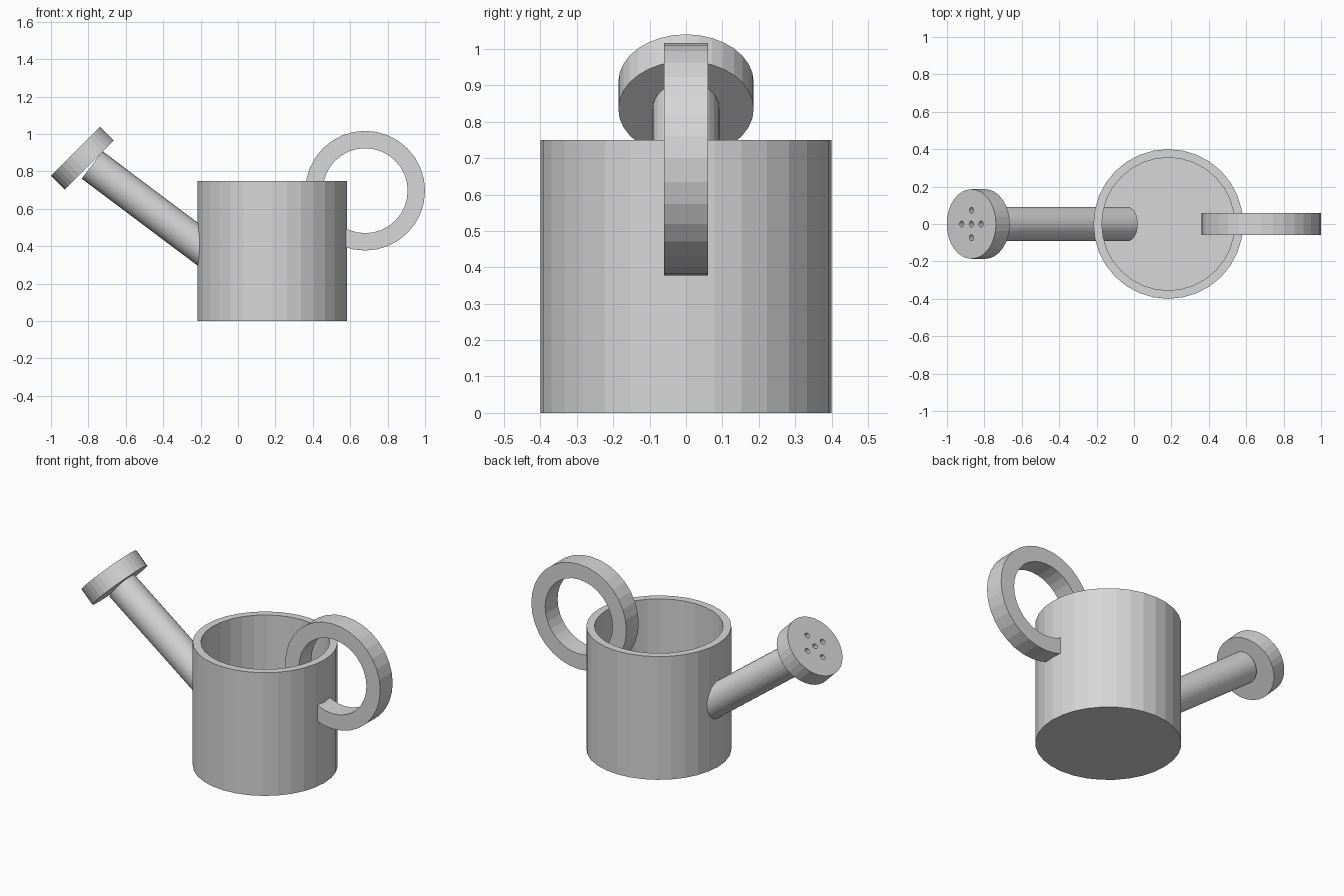
import bpy
import bmesh
from math import pi
from mathutils import Vector

default = bpy.data.objects.get("Cube")
if default:
    bpy.data.objects.remove(default, do_unlink=True)

GREY = (0.68, 0.68, 0.68, 1)
grey = bpy.data.materials.new("light grey")
grey.use_nodes = True
grey.diffuse_color = GREY
grey.node_tree.nodes["Principled BSDF"].inputs["Base Color"].default_value = GREY


def cylinder(name, start, end, radius, sides=32):
    """Flat-sided solid cylinder between two points."""
    start, end = Vector(start), Vector(end)
    axis = end - start
    bpy.ops.mesh.primitive_cylinder_add(vertices=sides, radius=radius, depth=axis.length)
    obj = bpy.context.object
    obj.name = name
    obj.data.materials.append(grey)
    obj.rotation_mode = 'QUATERNION'
    obj.rotation_quaternion = Vector((0, 0, 1)).rotation_difference(axis)
    obj.location = (start + end) / 2
    return obj


def cut(target, cutter):
    """Subtract a hidden cutter from the target and bake the result."""
    cutter.hide_render = True
    mod = target.modifiers.new("cut", 'BOOLEAN')
    mod.operation = 'DIFFERENCE'
    mod.solver = 'EXACT'
    mod.object = cutter
    bpy.context.view_layer.objects.active = target
    bpy.ops.object.modifier_apply(modifier=mod.name)
    bpy.data.objects.remove(cutter, do_unlink=True)


def lathe(name, profile, closed):
    """Spin an (r, z) profile about z in flat facets."""
    bm = bmesh.new()
    verts = [bm.verts.new((r, 0, z)) for r, z in profile]
    edges = [bm.edges.new(pair) for pair in zip(verts, verts[1:])]
    if closed:
        edges.append(bm.edges.new((verts[-1], verts[0])))
    bmesh.ops.spin(bm, geom=verts + edges, axis=(0, 0, 1), cent=(0, 0, 0),
                   angle=2 * pi, steps=32, use_merge=True)
    bmesh.ops.remove_doubles(bm, verts=bm.verts, dist=0.0001)
    bmesh.ops.recalc_face_normals(bm, faces=bm.faces)
    mesh = bpy.data.meshes.new(name)
    bm.to_mesh(mesh)
    bm.free()
    mesh.materials.append(grey)
    obj = bpy.data.objects.new(name, mesh)
    bpy.context.collection.objects.link(obj)
    return obj


# Open-topped can with a thick wall and floor
can = lathe("can_body", [(0, 0), (0.4, 0), (0.4, 0.75), (0.355, 0.75),
                         (0.355, 0.05), (0, 0.05)], closed=False)
can.location.x = 0.183

# Ring handle passing through the can wall
handle = lathe("handle", [(0.227, -0.06), (0.32, -0.06), (0.32, 0.06), (0.227, 0.06)],
               closed=True)
handle.rotation_euler.x = pi / 2
handle.location = (0.68, 0, 0.697)

# Straight spout reaching into the can
cylinder("spout", (-0.035, 0, 0.276), (-0.78, 0, 0.835), 0.092)

# Sprinkler head tilted halfway between up and out
out = Vector((-1, 0, 1)).normalized()
along = Vector((1, 0, 1)).normalized()
side = Vector((0, 1, 0))
back = Vector((-0.796, 0, 0.835))
front = back + out * 0.104
head = cylinder("sprinkler_head", back, front, 0.186)

# Five sprinkler holes in a cross
for u, v in [(0, 0), (1, 0), (-1, 0), (0, 1), (0, -1)]:
    centre = front + (along * u + side * v) * 0.073
    cut(head, cylinder("hole_cutter", centre - out * 0.06, centre + out * 0.05, 0.016, 16))
